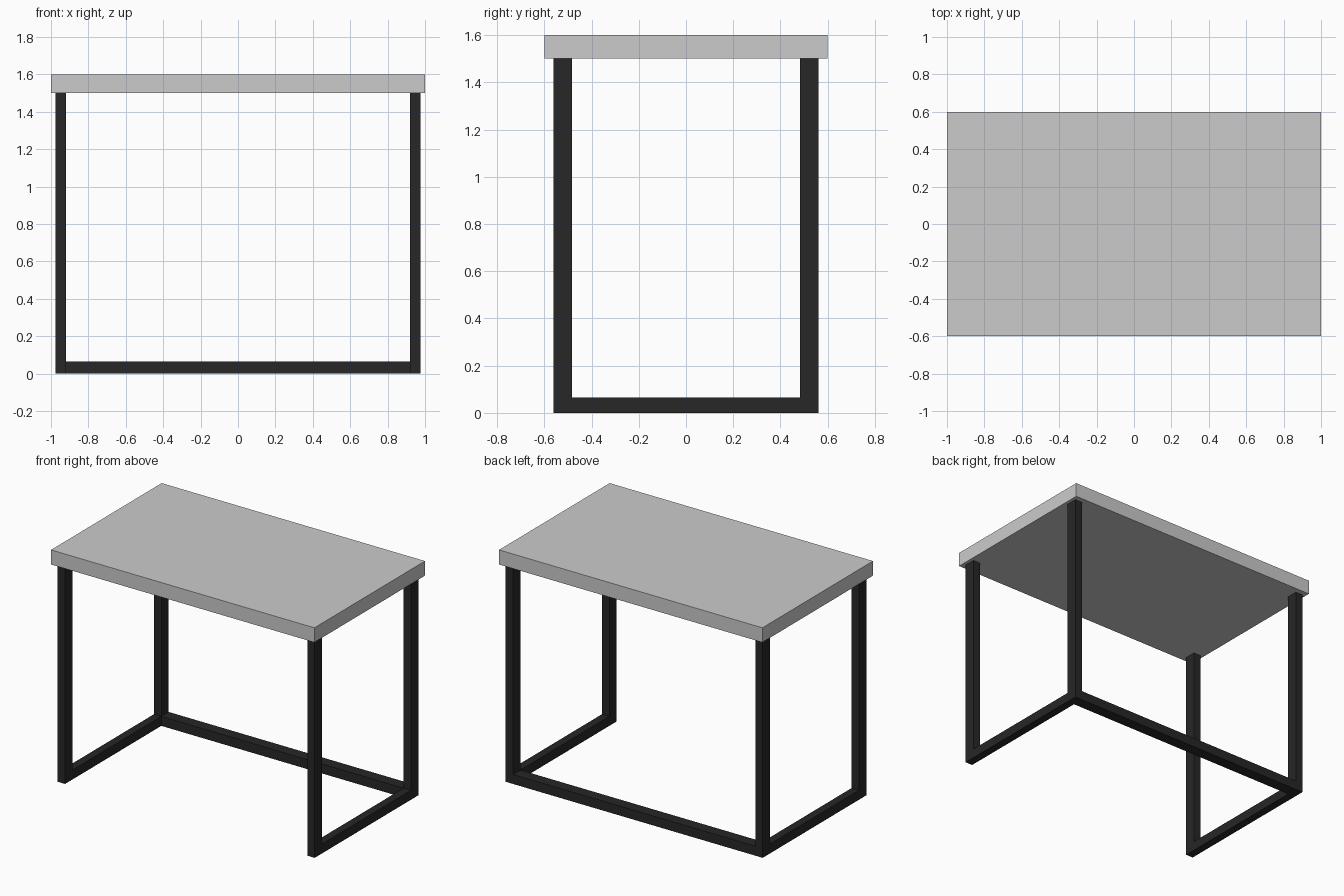
import bpy

if "Cube" in bpy.data.objects:
    bpy.data.objects.remove(bpy.data.objects["Cube"])

TOP_Z, THICK = 1.5, 0.1
LEG_X, LEG_Y = 0.976, 0.562      # outer faces of the steel frame
TUBE_X, TUBE_Y, BAR_H = 0.056, 0.08, 0.065

black = bpy.data.materials.new("black_steel")
black.diffuse_color = (0.02, 0.02, 0.02, 1)
black.use_nodes = True
black.node_tree.nodes["Principled BSDF"].inputs["Base Color"].default_value = black.diffuse_color


def box(name, lo, hi, mat=None):
    """Box between two opposite corners."""
    centre = [(a + b) / 2 for a, b in zip(lo, hi)]
    bpy.ops.mesh.primitive_cube_add(size=1, location=centre)
    ob = bpy.context.object
    ob.name = name
    ob.scale = [b - a for a, b in zip(lo, hi)]
    bpy.ops.object.transform_apply(location=False, rotation=False, scale=True)
    if mat:
        ob.data.materials.append(mat)
    return ob


# Table top
box("table_top", (-1, -0.6, TOP_Z), (1, 0.6, TOP_Z + THICK))

inner_x, inner_y = LEG_X - TUBE_X, LEG_Y - TUBE_Y
for side, s in (("left", -1), ("right", 1)):
    x0, x1 = sorted((s * inner_x, s * LEG_X))
    # Legs
    box(f"front_{side}_leg", (x0, -LEG_Y, 0), (x1, -inner_y, TOP_Z), black)
    box(f"back_{side}_leg", (x0, inner_y, 0), (x1, LEG_Y, TOP_Z), black)
    # Side floor bar joining front and back legs
    box(f"{side}_floor_bar", (x0, -inner_y, 0), (x1, inner_y, BAR_H), black)

# Back floor bar joining the two back legs
box("back_floor_bar", (-inner_x, inner_y, 0), (inner_x, LEG_Y, BAR_H), black)
